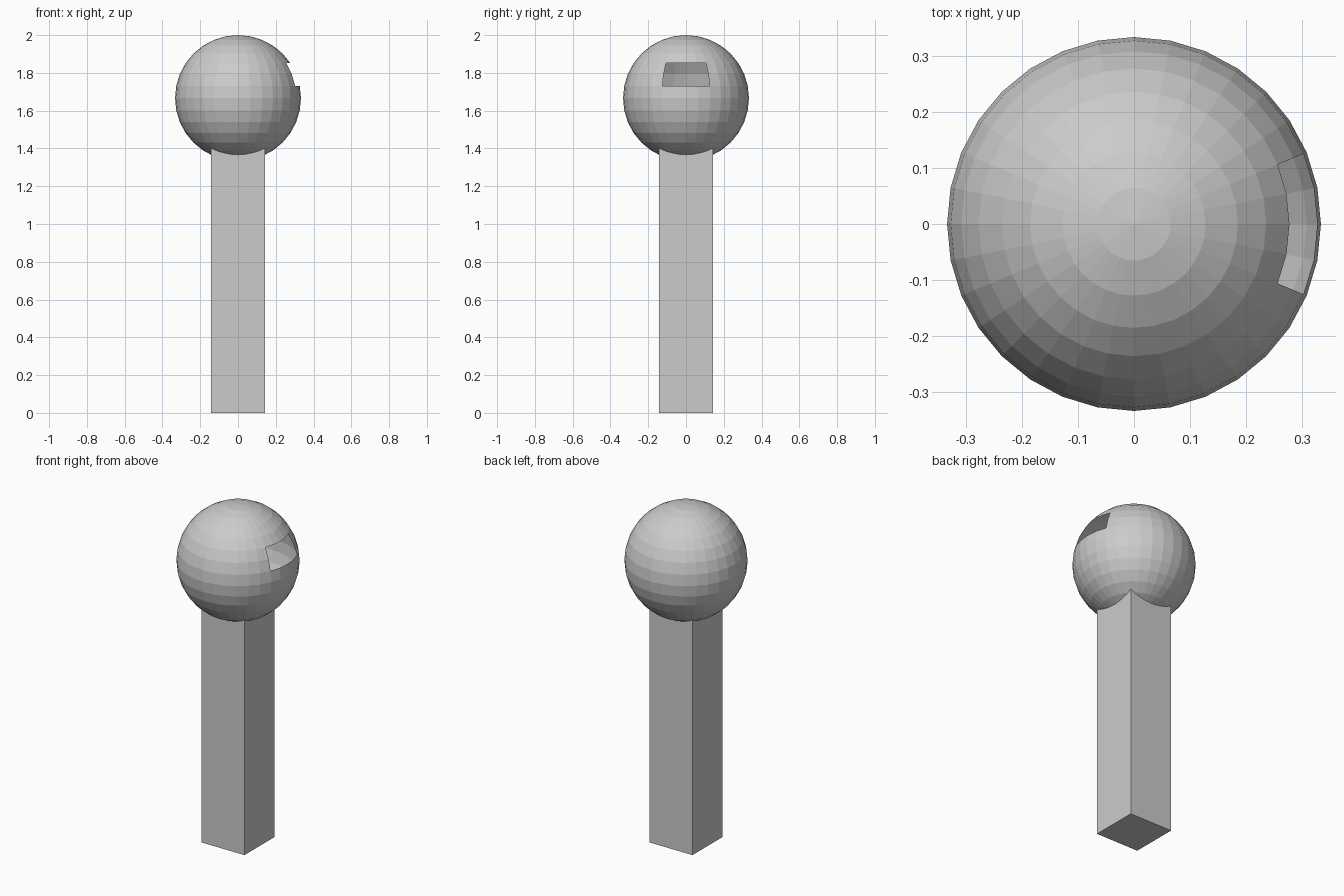
import bpy, bmesh
from math import atan2, asin, radians

if "Cube" in bpy.data.objects:
    bpy.data.objects.remove(bpy.data.objects["Cube"])

R = 1 / 3          # ball radius
CZ = 2 - R         # ball centre height


def add_object(name, bm):
    mesh = bpy.data.meshes.new(name)
    bm.to_mesh(mesh)
    bm.free()
    obj = bpy.data.objects.new(name, mesh)
    bpy.context.collection.objects.link(obj)
    return obj


# Square post, its top tucked inside the ball
HALF, TOP = 0.142, 1.43
bm = bmesh.new()
bmesh.ops.create_cube(bm, size=1)
for v in bm.verts:
    v.co.x *= 2 * HALF
    v.co.y *= 2 * HALF
    v.co.z = (v.co.z + 0.5) * TOP
add_object("post", bm)

# Hollow flat-shaded ball with a window of 4 x 2 faces left open on the +x side
bm = bmesh.new()
bmesh.ops.create_uvsphere(bm, u_segments=32, v_segments=16, radius=R)
window = []
for f in bm.faces:
    c = f.calc_center_median()
    lon, lat = atan2(c.y, c.x), asin(c.z / c.length)
    if abs(lon) < radians(22.5) and radians(11.25) < lat < radians(33.75):
        window.append(f)
bmesh.ops.delete(bm, geom=window, context='FACES')
ball = add_object("ball", bm)
ball.location.z = CZ
